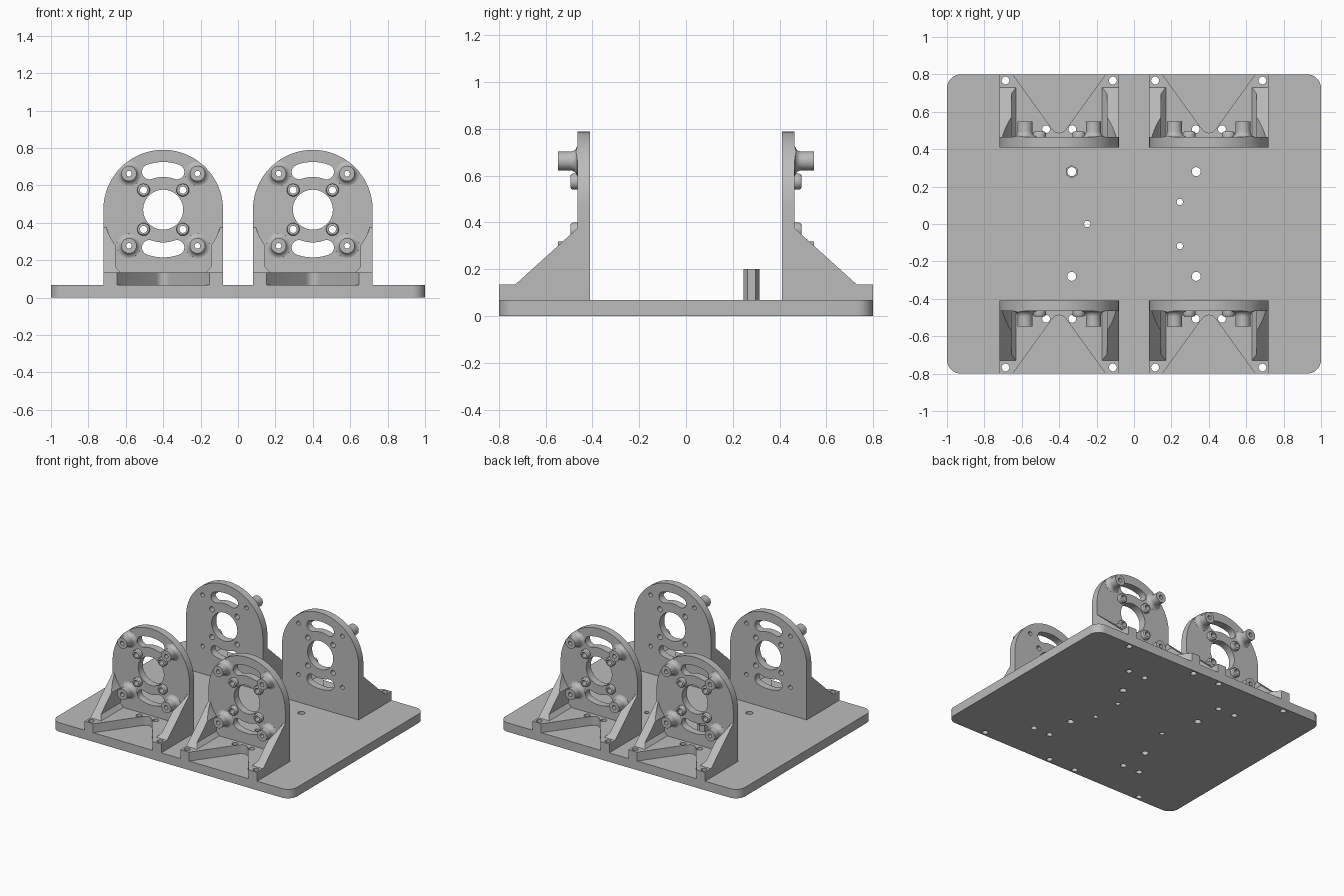
import bpy, bmesh
from math import sin, cos, pi, radians

cube = bpy.data.objects.get("Cube")
if cube:
    bpy.data.objects.remove(cube, do_unlink=True)

grey = bpy.data.materials.new("plain grey")
grey.use_nodes = True
grey.diffuse_color = (0.5, 0.5, 0.5, 1)
grey.node_tree.nodes["Principled BSDF"].inputs["Base Color"].default_value = (0.5, 0.5, 0.5, 1)


def arc(cx, cy, r, a0, a1, n):
    """Points along an arc, angles in degrees."""
    return [(cx + r * cos(radians(a0 + (a1 - a0) * i / n)),
             cy + r * sin(radians(a0 + (a1 - a0) * i / n))) for i in range(n + 1)]


def circle(cx, cy, r, n=24, start=0):
    return arc(cx, cy, r, start, start + 360, n)[:-1]


def finish(name, bm):
    bmesh.ops.recalc_face_normals(bm, faces=bm.faces[:])
    mesh = bpy.data.meshes.new(name)
    bm.to_mesh(mesh)
    bm.free()
    mesh.materials.append(grey)
    ob = bpy.data.objects.new(name, mesh)
    bpy.context.collection.objects.link(ob)
    return ob


def prism(name, outlines, axis, lo, hi):
    """Extrude one or more closed outlines along an axis."""
    place = {"x": lambda a, b, d: (d, a, b),
             "y": lambda a, b, d: (a, d, b),
             "z": lambda a, b, d: (a, b, d)}[axis]
    bm = bmesh.new()
    for pts in outlines:
        low = [bm.verts.new(place(a, b, lo)) for a, b in pts]
        high = [bm.verts.new(place(a, b, hi)) for a, b in pts]
        bm.faces.new(low)
        bm.faces.new(high)
        for i in range(len(pts)):
            j = (i + 1) % len(pts)
            bm.faces.new((low[i], low[j], high[j], high[i]))
    return finish(name, bm)


def turned(name, centres, profile, n=28):
    """Solid turned about the y direction at each (x, z) centre."""
    bm = bmesh.new()
    for cx, cz in centres:
        rings = [[bm.verts.new((x, y, z)) for x, z in circle(cx, cz, r, n)]
                 for r, y in profile]
        bm.faces.new(rings[0])
        bm.faces.new(rings[-1])
        for a, b in zip(rings, rings[1:]):
            for i in range(n):
                j = (i + 1) % n
                bm.faces.new((a[i], a[j], b[j], b[i]))
    return finish(name, bm)


def combine(target, tool, operation):
    mod = target.modifiers.new("cut", "BOOLEAN")
    mod.operation = operation
    mod.solver = "EXACT"
    mod.object = tool
    bpy.context.view_layer.objects.active = target
    bpy.ops.object.modifier_apply(modifier=mod.name)
    bpy.data.objects.remove(tool, do_unlink=True)


def smooth(ob):
    bpy.ops.object.select_all(action="DESELECT")
    ob.select_set(True)
    bpy.context.view_layer.objects.active = ob
    bpy.ops.object.shade_smooth_by_angle(angle=radians(30))


def four(dx, dz, cz):
    return [(sx * dx, cz + sz * dz) for sx in (-1, 1) for sz in (-1, 1)]


TOP = 0.068      # base plate top
HUB = 0.47       # motor axis height
FACE = -0.465    # outer face of the upright
foot_holes = [(s * x, y) for s in (-1, 1) for x, y in ((0.287, -0.767), (0.07, -0.507))]

# Base plate with rounded corners and drilled holes
R = 0.075
outline = []
for k, (sx, sy) in enumerate(((1, 1), (-1, 1), (-1, -1), (1, -1))):
    outline += arc(sx * (1 - R), sy * (0.8 - R), R, 90 * k, 90 * k + 90, 8)
base = prism("base_plate", [outline], "z", 0, TOP)
holes = [circle(x, y, 0.024) for x, y in four(0.333, 0.28, 0)]
holes += [circle(x, y, 0.017) for x, y in ((0.245, 0.118), (0.245, -0.118), (-0.25, 0))]
for x, y in foot_holes:
    for sx in (-0.4, 0.4):
        holes += [circle(x + sx, y, 0.021), circle(x + sx, -y, 0.021)]
combine(base, prism("drill", holes, "z", -0.1, 0.2), "DIFFERENCE")
smooth(base)

# Hexagonal standoff
standoff = prism("hex_standoff", [circle(-0.333, 0.28, 0.035, 6, 90)], "z", TOP, 0.2)
combine(standoff, prism("drill", [circle(-0.333, 0.28, 0.024)], "z", 0, 0.3), "DIFFERENCE")
smooth(standoff)

# Bracket body from its side profile: foot, sloping gusset, upright
side = [(-0.41, TOP), (-0.8, TOP), (-0.8, 0.135), (-0.73, 0.135),
        (FACE, 0.375), (FACE, 0.9), (-0.41, 0.9)]
bracket = prism("motor_bracket", [side], "x", -0.4, 0.4)

# Pocket between the gussets, with small chamfers on the foot
pocket = [(-0.23, 0.135), (0.23, 0.135), (0.255, 0.165), (0.255, 0.6),
          (-0.255, 0.6), (-0.255, 0.165)]
combine(bracket, prism("pocket", [pocket], "y", -0.95, FACE), "DIFFERENCE")
combine(bracket, prism("clearance", [circle(0, HUB, 0.319, 72)], "y", -0.95, FACE), "DIFFERENCE")

# Tall flared bosses and short rounded bosses
tall = [(0.07, -0.44)]
tall += [(0.07 - 0.03 * sin(radians(t)), -0.495 + 0.03 * cos(radians(t)))
         for t in range(10, 91, 16)]
tall.append((0.041, -0.547))
short = [(0.034, -0.44), (0.034, -0.485), (0.031, -0.491), (0.026, -0.494)]
combine(bracket, turned("tall_bosses", four(0.183, 0.193, HUB), tall), "UNION")
combine(bracket, turned("short_bosses", four(0.105, 0.105, HUB), short), "UNION")

# Trim everything to the arched front outline
arch = [(-0.32, 0), (0.32, 0)] + arc(0, HUB, 0.32, 0, 180, 40)
combine(bracket, prism("arch", [arch], "y", -1, -0.2), "INTERSECT")

# V-shaped notch through the foot
half = [(0.259, -0.815), (0.036, -0.506), (0.02, -0.492)]
notch = half + [(0, -0.487)] + [(-x, y) for x, y in reversed(half)]
combine(bracket, prism("notch", [notch], "z", 0, 0.2), "DIFFERENCE")


# Shaft hole, curved slots, boss holes
def slot(mid):
    outer = arc(0, HUB, 0.255, mid - 20, mid + 20, 12)
    inner = arc(0, HUB, 0.175, mid + 20, mid - 20, 12)
    ends = []
    for a in (mid + 20, mid - 20):
        cx, cz = 0.215 * cos(radians(a)), HUB + 0.215 * sin(radians(a))
        start = a if a > mid else a + 180
        ends.append(arc(cx, cz, 0.04, start, start + 180, 10)[1:-1])
    return outer + ends[0] + inner + ends[1]


openings = [circle(0, HUB, 0.107, 48), slot(90), slot(270)]
openings += [circle(x, z, 0.015, 20) for x, z in four(0.183, 0.193, HUB)]
openings += [circle(x, z, 0.019, 20) for x, z in four(0.105, 0.105, HUB)]
combine(bracket, prism("openings", openings, "y", -0.7, -0.3), "DIFFERENCE")
combine(bracket, prism("drill", [circle(x, y, 0.021) for x, y in foot_holes], "z", 0, 0.2),
        "DIFFERENCE")
smooth(bracket)

# Place four brackets, the back pair turned around
for name, x, turn in (("front_left", 0.4, 0), ("front_right", -0.4, 0),
                      ("back_left", 0.4, pi), ("back_right", -0.4, pi)):
    ob = bracket if name == "front_left" else bracket.copy()
    if ob is not bracket:
        bpy.context.collection.objects.link(ob)
    ob.name = name + "_motor_bracket"
    ob.location = (x, 0, 0)
    ob.rotation_euler = (0, 0, turn)
